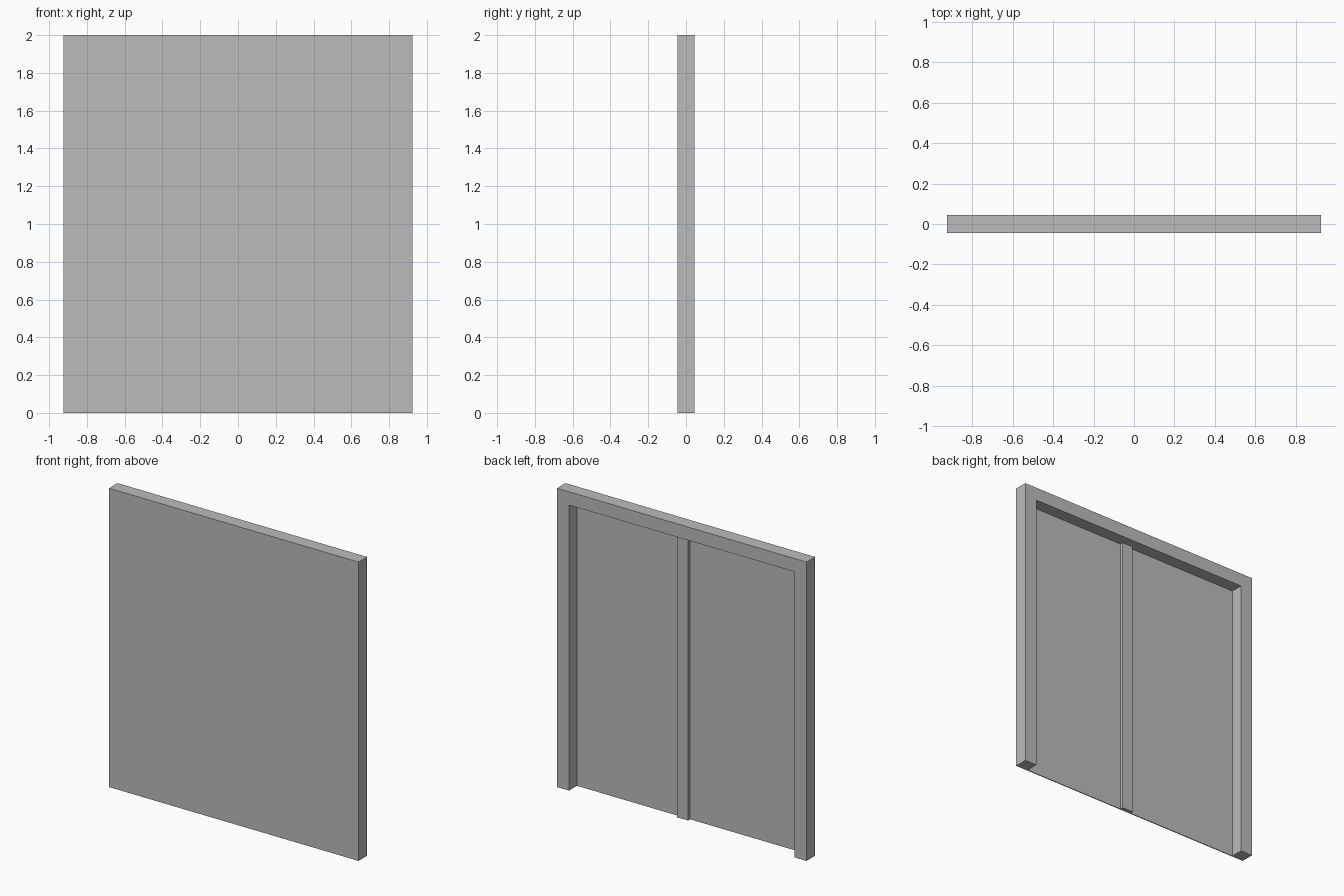
import bpy
import bmesh

cube = bpy.data.objects.get("Cube")
if cube:
    bpy.data.objects.remove(cube, do_unlink=True)

HALF_W, HEIGHT = 0.924, 2.0     # overall size
FRONT, BACK = -0.045, 0.045     # overall depth
BORDER = 0.089                  # frame width
SKIN = FRONT + 0.006            # rear of the thin panel

grey = bpy.data.materials.new("plain grey")
grey.use_nodes = True
colour = (0.5, 0.5, 0.5, 1)
grey.diffuse_color = colour
grey.node_tree.nodes["Principled BSDF"].inputs["Base Color"].default_value = colour


def extrude_outline(name, outline, y0, y1):
    """Extrude an x-z outline from y0 back to y1."""
    bm = bmesh.new()
    face = bm.faces.new([bm.verts.new((x, y0, z)) for x, z in outline])
    result = bmesh.ops.extrude_face_region(bm, geom=[face])
    moved = [v for v in result["geom"] if isinstance(v, bmesh.types.BMVert)]
    bmesh.ops.translate(bm, vec=(0, y1 - y0, 0), verts=moved)
    bmesh.ops.recalc_face_normals(bm, faces=bm.faces)
    mesh = bpy.data.meshes.new(name)
    bm.to_mesh(mesh)
    bm.free()
    mesh.materials.append(grey)
    obj = bpy.data.objects.new(name, mesh)
    bpy.context.collection.objects.link(obj)
    return obj


def rectangle(x0, x1, z0, z1):
    return [(x0, z0), (x1, z0), (x1, z1), (x0, z1)]


# Thin front panel
extrude_outline("front_panel", rectangle(-HALF_W, HALF_W, 0, HEIGHT), FRONT, SKIN)

# Frame behind it: two jambs and a lintel, open at the bottom
inner, lintel = HALF_W - BORDER, HEIGHT - BORDER
half = [(HALF_W, HEIGHT), (HALF_W, 0), (inner, 0), (inner, lintel)]
outline = half + [(-x, z) for x, z in reversed(half)]
extrude_outline("door_frame", outline, SKIN, BACK)

# Shallow strip covering the joint at the middle of the back
extrude_outline("joint_strip", rectangle(-0.003, 0.079, 0, lintel), SKIN, SKIN + 0.022)
